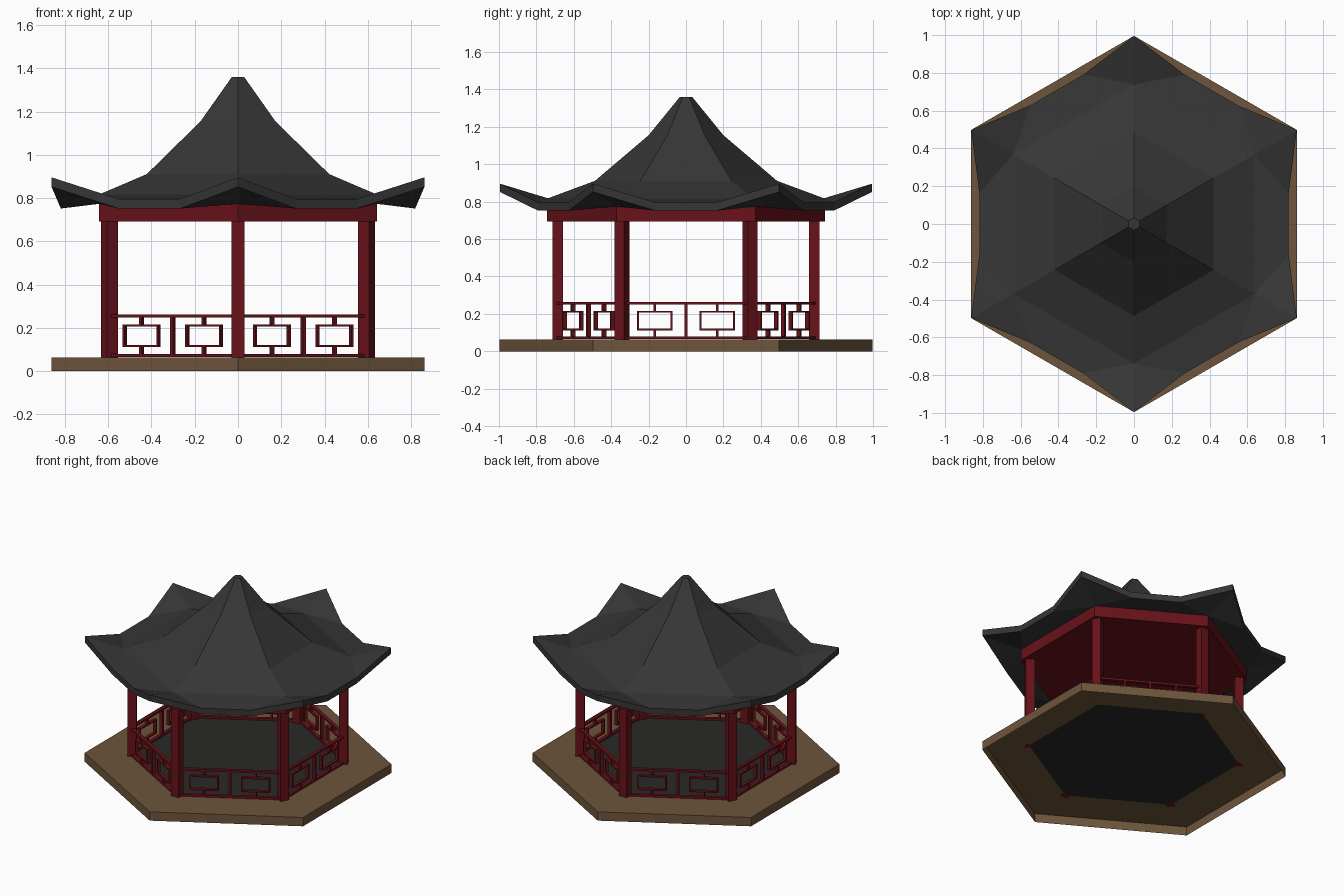
import bpy, bmesh
from math import pi, cos, sin
from mathutils import Matrix, Vector

if "Cube" in bpy.data.objects:
    bpy.data.objects.remove(bpy.data.objects["Cube"])


def material(name, rgb):
    m = bpy.data.materials.new(name)
    m.diffuse_color = (*rgb, 1)
    m.use_nodes = True
    m.node_tree.nodes["Principled BSDF"].inputs["Base Color"].default_value = m.diffuse_color
    return m


RED = material("red_lacquer", (0.138, 0.006, 0.01))
WOOD = material("brown_stone", (0.155, 0.09, 0.044))
TILE = material("dark_tile", (0.037, 0.037, 0.037))
FLOOR = material("dark_floor", (0.022, 0.022, 0.021))


def finish(name, bm, mat, fix_normals=True):
    if fix_normals:
        bmesh.ops.recalc_face_normals(bm, faces=bm.faces)
    me = bpy.data.meshes.new(name)
    bm.to_mesh(me)
    bm.free()
    me.materials.append(mat)
    ob = bpy.data.objects.new(name, me)
    bpy.context.collection.objects.link(ob)
    return ob


def corner(k, r, z):
    a = pi / 2 + k * pi / 3
    return Vector((r * cos(a), r * sin(a), z))


def ring(bm, r, z):
    return [bm.verts.new(corner(k, r, z)) for k in range(6)]


def bridge(bm, a, b):
    n = len(a)
    for i in range(n):
        bm.faces.new((a[i], a[(i + 1) % n], b[(i + 1) % n], b[i]))


def box(bm, centre, size, rot=Matrix.Identity(4)):
    m = rot @ Matrix.Translation(centre) @ Matrix.Diagonal((*size, 1))
    bmesh.ops.create_cube(bm, size=1, matrix=m)


# Base: open-bottomed skirt and border, with a flat floor panel inside
H = 0.063
bm = bmesh.new()
loops = [ring(bm, r, z) for r, z in ((0.996, 0), (0.996, H), (0.69, H))]
bridge(bm, loops[0], loops[1])
bridge(bm, loops[1], loops[2])
finish("base_border", bm, WOOD, False)
bm = bmesh.new()
bm.faces.new(ring(bm, 0.69, H))
finish("floor", bm, FLOOR, False)

# Posts and the beam slab they carry
R = 0.686
for k in range(6):
    bm = bmesh.new()
    box(bm, (R, 0, 0.38), (0.058, 0.058, 0.634), Matrix.Rotation(pi / 2 + k * pi / 3, 4, 'Z'))
    finish(f"post_{k + 1}", bm, RED)
bm = bmesh.new()
lo, hi = ring(bm, 0.743, 0.693), ring(bm, 0.743, 0.774)
bridge(bm, lo, hi)
bm.faces.new(lo)
bm.faces.new(hi)
finish("roof_beam", bm, RED)

# Lattice railing on each side, local x outward and y along the side
A = 0.602
D = 0.023
for k in range(6):
    rot = Matrix.Rotation(k * pi / 3, 4, 'Z')
    bm = bmesh.new()
    for z in (0.072, 0.256):
        box(bm, (A, 0, z), (D, R - 0.03, 0.014), rot)
    box(bm, (A, 0, 0.164), (D, 0.016, 0.17), rot)
    for s in (-1, 1):
        c = s * 0.167
        for z in (0.117, 0.211):
            box(bm, (A, c, z), (D, 0.19, 0.01), rot)
        for e in (-1, 1):
            box(bm, (A, c + e * 0.09, 0.164), (D, 0.01, 0.084), rot)
        for z in (0.0955, 0.2325):
            box(bm, (A, c, z), (D, 0.014, 0.033), rot)
    finish(f"railing_{k + 1}", bm, RED)


# Roof: concave hexagonal rings with lifted eave corners
def roof_shell(bm, profile, dz):
    rings = [ring(bm, r, z + dz) for r, z in profile]
    bm.faces.new(rings[0])
    for a, b in zip(rings, rings[1:]):
        bridge(bm, a, b)
    inner, eave, n = rings[-1], [], 6
    for k in range(n):
        rot = Matrix.Rotation((k + 2) * pi / 3, 4, 'Z')
        eave.append(bm.verts.new(corner(k, 0.995, 0.896 + dz)))
        for y in (-0.163, 0.163):
            eave.append(bm.verts.new(rot @ Vector((0.819, y, 0.796 + dz))))
    for k in range(n):
        tip, p, q = eave[3 * k:3 * k + 3]
        before, nxt = eave[3 * k - 1], inner[(k + 1) % n]
        bm.faces.new((inner[k], tip, p))
        bm.faces.new((inner[k], before, tip))
        bm.faces.new((inner[k], p, q, nxt))
    return eave


bm = bmesh.new()
profile = [(0.033, 1.36), (0.2, 1.155), (0.487, 0.911), (0.738, 0.818)]
top = roof_shell(bm, profile, 0)
under = roof_shell(bm, profile[-1:], -0.044)
bridge(bm, top, under)
finish("roof", bm, TILE)
